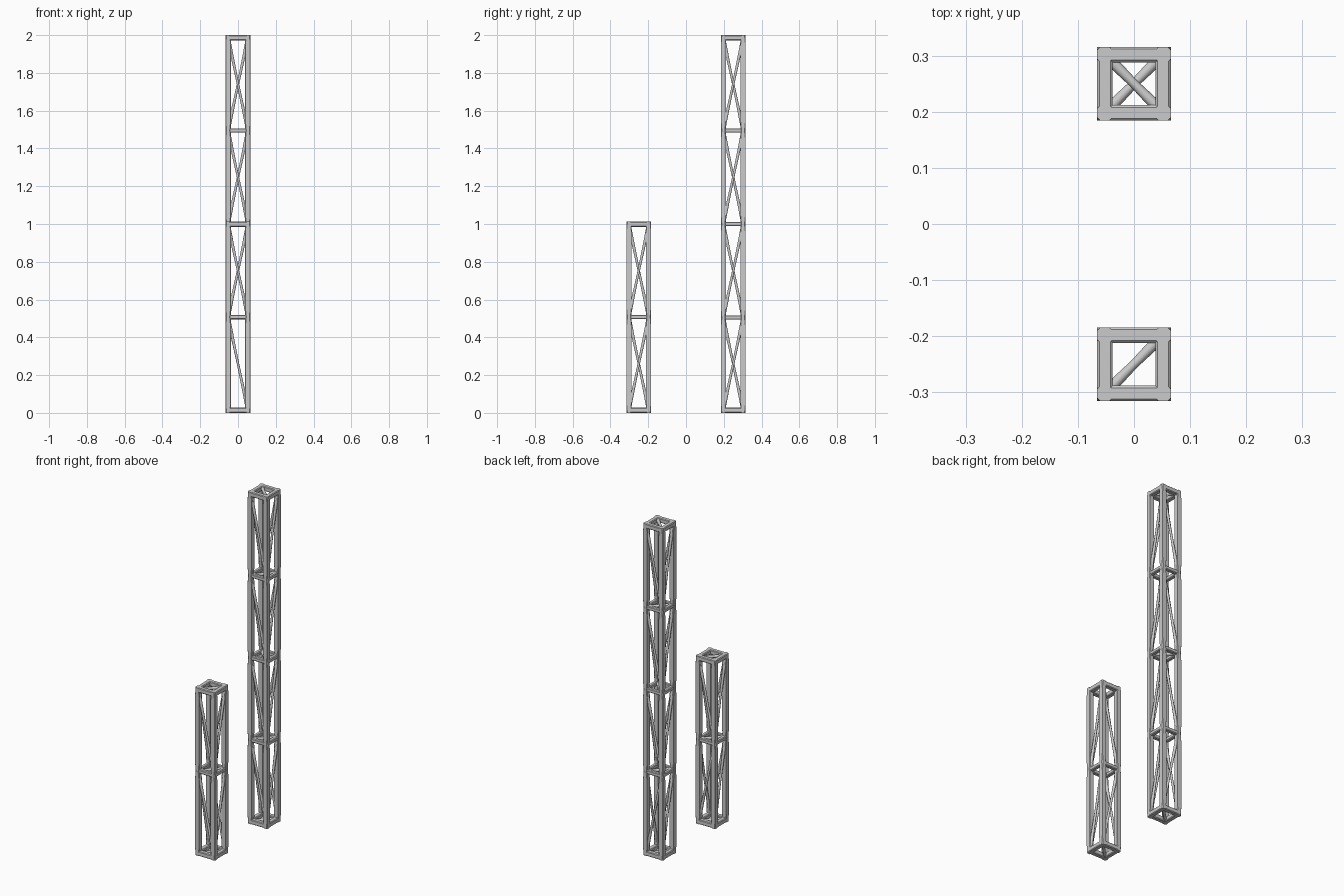
import bpy, bmesh, math
from mathutils import Vector

if "Cube" in bpy.data.objects:
    bpy.data.objects.remove(bpy.data.objects["Cube"])

C = 0.052      # post centre offset from tower axis
H = 0.0138     # half thickness of frame members


def loft(bm, rings):
    rows = [[bm.verts.new(p) for p in ring] for ring in rings]
    n = len(rows[0])
    for a, b in zip(rows, rows[1:]):
        for i in range(n):
            bm.faces.new((a[i], a[(i + 1) % n], b[(i + 1) % n], b[i]))
    bm.faces.new(rows[0][::-1])
    bm.faces.new(rows[-1])


def axes(a, b):
    w = (b - a).normalized()
    ref = Vector((0, 0, 1)) if abs(w.z) < 0.99 else Vector((1, 0, 0))
    u = ref.cross(w).normalized()
    return u, w.cross(u)


def box_bar(bm, a, b, h, c_end, c_mid):
    # square member whose corners are softened towards the joints
    a, b = Vector(a), Vector(b)
    u, v = axes(a, b)
    rings = []
    for t, c in ((0, c_end), (0.1, c_mid), (0.9, c_mid), (1, c_end)):
        k = h - c
        pts = [(h, -k), (h, k), (k, h), (-k, h), (-h, k), (-h, -k), (-k, -h), (k, -h)]
        rings.append([a.lerp(b, t) + u * x + v * y for x, y in pts])
    loft(bm, rings)


def rod(bm, a, b, r_end, r_mid, n=10):
    # round brace, thinner in the middle
    a, b = Vector(a), Vector(b)
    u, v = axes(a, b)
    rings = []
    for t, r in ((0, r_end), (0.2, (r_end + r_mid) / 2), (0.5, r_mid),
                 (0.8, (r_end + r_mid) / 2), (1, r_end)):
        rings.append([a.lerp(b, t) + (u * math.cos(2 * math.pi * i / n)
                      + v * math.sin(2 * math.pi * i / n)) * r for i in range(n)])
    loft(bm, rings)


def finish(bm, name):
    bmesh.ops.recalc_face_normals(bm, faces=bm.faces)
    me = bpy.data.meshes.new(name)
    bm.to_mesh(me)
    bm.free()
    ob = bpy.data.objects.new(name, me)
    bpy.context.collection.objects.link(ob)
    bpy.ops.object.select_all(action='DESELECT')
    ob.select_set(True)
    bpy.context.view_layer.objects.active = ob
    bpy.ops.object.shade_smooth_by_angle(angle=math.radians(40))


def tower(name, cy, levels, falling):
    # corners counter-clockwise from front right
    cor = [(C, cy - C), (C, cy + C), (-C, cy + C), (-C, cy - C)]
    at = lambda i, z: (*cor[i % 4], z)
    last = len(levels) - 1

    # corner posts, one length per bay
    bm = bmesh.new()
    for k in range(last):
        z0 = levels[k] - (H if k == 0 else 0)
        z1 = levels[k + 1] + (H if k == last - 1 else 0)
        for i in range(4):
            box_bar(bm, at(i, z0), at(i, z1), H, 0.006, 0.001)
    finish(bm, name + "_posts")

    # horizontal square rings
    bm = bmesh.new()
    for k, z in enumerate(levels):
        end = k in (0, last)
        for i in range(4):
            box_bar(bm, at(i, z), at(i + 1, z), H if end else 0.0115, 0.005, 0.004)
    finish(bm, name + "_rings")

    # diagonal braces on the four sides
    bm = bmesh.new()
    for k in range(last):
        z0, z1 = levels[k], levels[k + 1]
        for lo, hi in ((0, 3), (0, 1), (2, 1), (2, 3)):
            if k == 0 and (lo, hi) == (2, 1):
                lo, hi = 1, 2
            rod(bm, at(lo, z0), at(hi, z1), 0.010, 0.0065)
    finish(bm, name + "_side_braces")

    # horizontal cross braces inside the rings
    bm = bmesh.new()
    for k, z in enumerate(levels):
        i = 0 if k in falling else 1
        rod(bm, at(i, z), at(i + 2, z), 0.0115, 0.008)
    finish(bm, name + "_cross_braces")


tower("tall_truss", 0.25, [H, 0.505, 1.0, 1.495, 2 - H], (2, 4))
tower("short_truss", -0.25, [H, 0.508, 1.012 - H], ())
